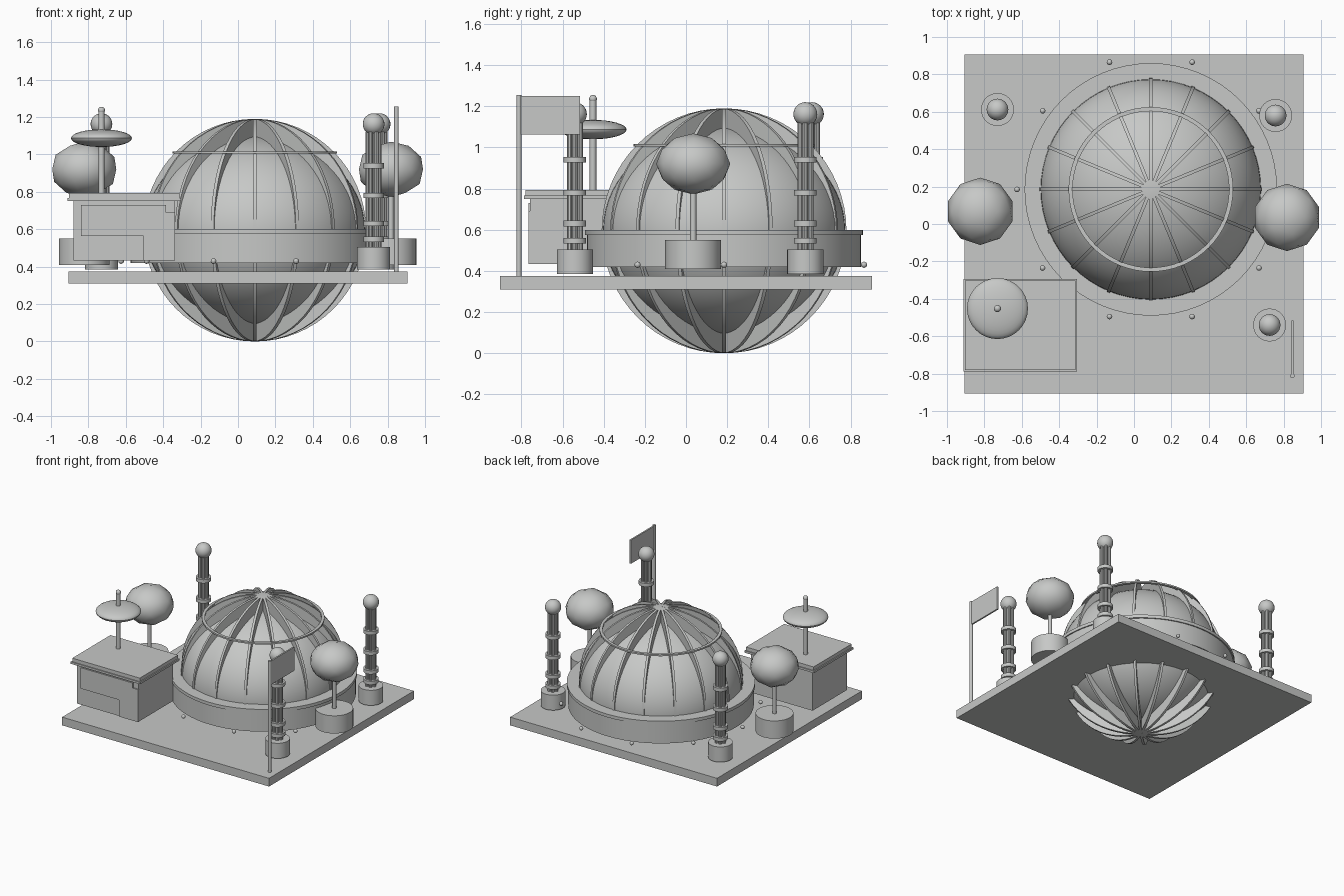
import bpy, bmesh, math
from mathutils import Matrix, Vector

cube = bpy.data.objects.get("Cube")
if cube:
    bpy.data.objects.remove(cube)

grey = bpy.data.materials.new("plain grey")
grey.use_nodes = True
tone = (0.57, 0.58, 0.57, 1)
grey.diffuse_color = tone
grey.node_tree.nodes["Principled BSDF"].inputs["Base Color"].default_value = tone


def finish(name, bm, smooth=True):
    mesh = bpy.data.meshes.new(name)
    bmesh.ops.recalc_face_normals(bm, faces=bm.faces)
    bm.to_mesh(mesh)
    bm.free()
    mesh.materials.append(grey)
    obj = bpy.data.objects.new(name, mesh)
    bpy.context.collection.objects.link(obj)
    if smooth:
        bpy.ops.object.select_all(action='DESELECT')
        obj.select_set(True)
        bpy.context.view_layer.objects.active = obj
        bpy.ops.object.shade_smooth_by_angle(angle=math.radians(35))
    return obj


def box(name, x, y, z):
    """Box from (min, max) pairs."""
    bm = bmesh.new()
    size = [b - a for a, b in (x, y, z)]
    mid = [(a + b) / 2 for a, b in (x, y, z)]
    bmesh.ops.create_cube(bm, size=1, matrix=Matrix.Translation(mid) @ Matrix.Diagonal((*size, 1)))
    return finish(name, bm, False)


def add_cylinder(bm, x, y, r, z0, z1, sides=32):
    bmesh.ops.create_cone(bm, cap_ends=True, segments=sides, radius1=r, radius2=r, depth=z1 - z0,
                          matrix=Matrix.Translation((x, y, (z0 + z1) / 2)))


def cylinder(name, x, y, r, z0, z1, sides=32):
    bm = bmesh.new()
    add_cylinder(bm, x, y, r, z0, z1, sides)
    return finish(name, bm)


def ball(name, pos, r, rz=None, segments=24, rings=16):
    bm = bmesh.new()
    bmesh.ops.create_uvsphere(bm, u_segments=segments, v_segments=rings, radius=1,
                              matrix=Matrix.Translation(pos) @ Matrix.Diagonal((r, r, rz or r, 1)))
    return finish(name, bm)


def ring(name, x, y, profile, sides=64):
    """Closed profile of (radius, z) points spun around a vertical axis."""
    bm = bmesh.new()
    verts = [bm.verts.new((x + r, y, z)) for r, z in profile]
    edges = [bm.edges.new((verts[i - 1], verts[i])) for i in range(len(verts))]
    bmesh.ops.spin(bm, geom=verts + edges, cent=(x, y, 0), axis=(0, 0, 1),
                   angle=math.tau, steps=sides, use_merge=True)
    bmesh.ops.remove_doubles(bm, verts=bm.verts, dist=1e-5)
    return finish(name, bm)


# Ground slab
box("base_plate", (-0.905, 0.905), (-0.905, 0.905), (0.31, 0.375))

# Globe with flattened body and circular fins through its axis
cx, cy, cz, R = 0.09, 0.185, 0.595, 0.595
ball("dome", (cx, cy, cz), 0.589, 0.5, 64, 32)
bm = bmesh.new()
for i in range(8):
    bmesh.ops.create_cone(bm, cap_ends=True, segments=64, radius1=R, radius2=R, depth=0.018,
                          matrix=Matrix.Translation((cx, cy, cz))
                          @ Matrix.Rotation(i * math.pi / 8, 4, 'Z')
                          @ Matrix.Rotation(math.pi / 2, 4, 'X'))
finish("dome_ribs", bm)
ring("dome_band", cx, cy, [(0.418, 1.004), (0.44, 1.004), (0.44, 1.016), (0.418, 1.016)])

# Collar with a slight lip and small lamps around it
ring("collar", cx, cy, [(0.55, 0.42), (0.666, 0.42), (0.666, 0.575), (0.675, 0.575),
                        (0.675, 0.6), (0.55, 0.6)])
for i in range(10):
    a = i * math.tau / 10
    ball("collar_lamp", (cx + 0.715 * math.cos(a), cy + 0.715 * math.sin(a), 0.43), 0.015,
         segments=12, rings=8)

# Towers: drum, bundled shafts, bands and ball
for x, y in ((-0.73, 0.612), (0.757, 0.58), (0.725, -0.54)):
    cylinder("tower_base", x, y, 0.088, 0.385, 0.505)
    bm = bmesh.new()
    add_cylinder(bm, x, y, 0.027, 0.5, 1.12, 16)
    for i in range(6):
        a = i * math.tau / 6
        add_cylinder(bm, x + 0.03 * math.cos(a), y + 0.03 * math.sin(a), 0.013, 0.5, 1.12, 10)
    finish("tower_shaft", bm)
    for z in (0.547, 0.63, 0.78, 0.94):
        cylinder("tower_band", x, y, 0.055, z - 0.014, z + 0.014)
    ball("tower_ball", (x, y, 1.162), 0.058)

# Trees in round planters
for x, y in ((-0.822, 0.068), (0.818, 0.035)):
    cylinder("planter", x, y, 0.136, 0.41, 0.55)
    cylinder("tree_trunk", x, y, 0.015, 0.54, 0.85, 12)
    bm = bmesh.new()
    bmesh.ops.create_icosphere(bm, subdivisions=2, radius=1,
                               matrix=Matrix.Translation((x, y, 0.92)) @ Matrix.Diagonal((0.18, 0.18, 0.148, 1)))
    finish("tree_crown", bm)

# Kiosk with serving hatch, door and stepped roof
box("kiosk_body", (-0.88, -0.34), (-0.757, -0.325), (0.433, 0.752))
box("kiosk_hatch", (-0.84, -0.385), (-0.766, -0.756), (0.565, 0.73))
box("kiosk_door", (-0.505, -0.338), (-0.766, -0.756), (0.433, 0.69))
box("kiosk_eave", (-0.912, -0.305), (-0.788, -0.295), (0.75, 0.766))
box("kiosk_roof", (-0.904, -0.313), (-0.78, -0.303), (0.766, 0.794))

# Parasol on the kiosk roof
px, py = -0.73, -0.452
cylinder("parasol_pole", px, py, 0.016, 0.79, 1.23, 16)
ball("parasol_canopy", (px, py, 1.087), 0.163, 0.047, 32, 16)
ball("parasol_tip", (px, py, 1.236), 0.019, segments=16, rings=10)

# Flag
cylinder("flag_pole", 0.847, -0.812, 0.012, 0.375, 1.255, 16)
box("flag", (0.841, 0.853), (-0.812, -0.515), (1.063, 1.25))
